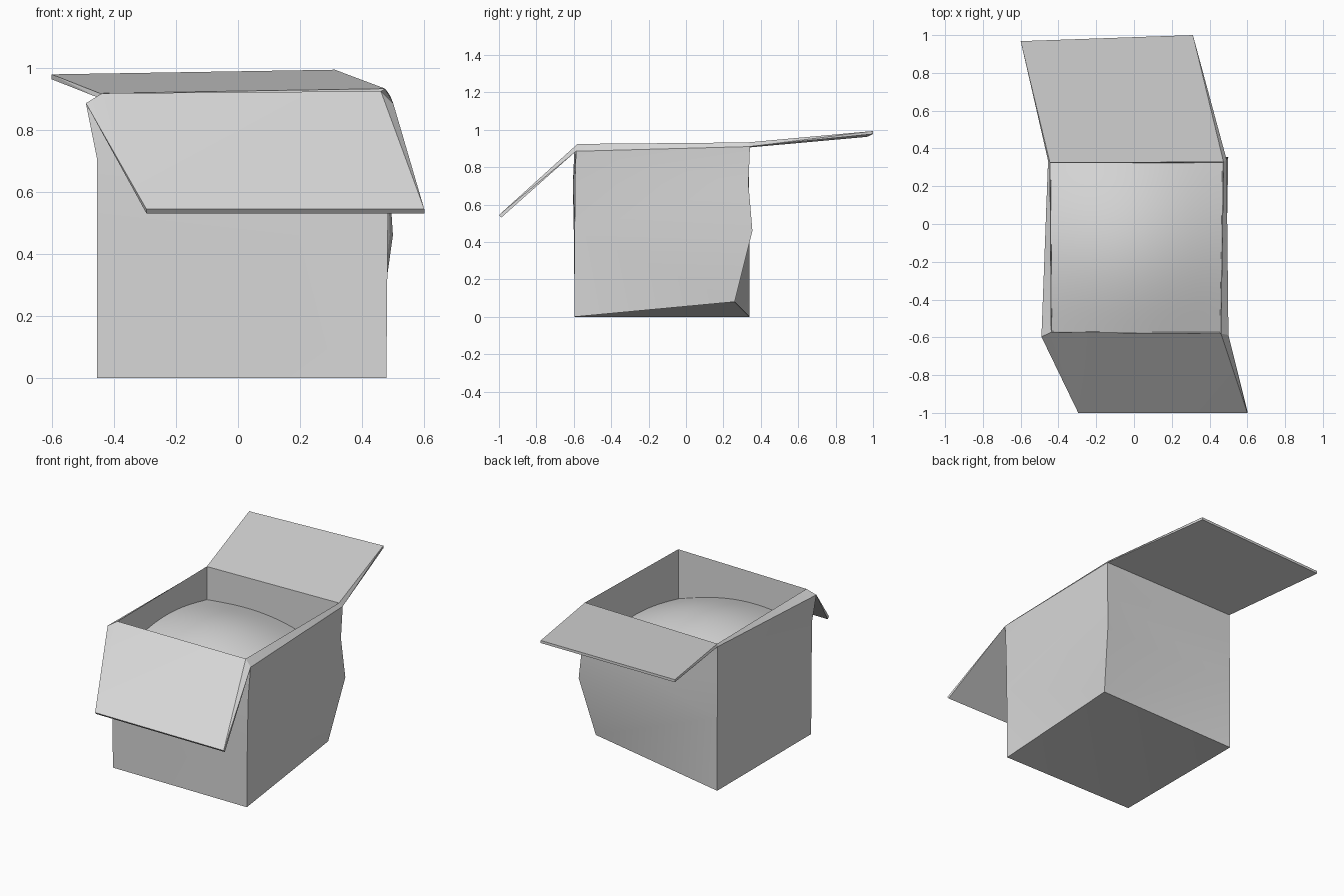
import bpy
import bmesh
import math

if "Cube" in bpy.data.objects:
    bpy.data.objects.remove(bpy.data.objects["Cube"], do_unlink=True)

grey = bpy.data.materials.new("plain_grey")
grey.use_nodes = True
grey.diffuse_color = (0.69, 0.69, 0.69, 1)
grey.node_tree.nodes["Principled BSDF"].inputs["Base Color"].default_value = grey.diffuse_color


def finish(name, bm, smooth_angle):
    """Turn a bmesh into a shaded, coloured object."""
    bmesh.ops.recalc_face_normals(bm, faces=bm.faces)
    mesh = bpy.data.meshes.new(name)
    bm.to_mesh(mesh)
    bm.free()
    mesh.materials.append(grey)
    obj = bpy.data.objects.new(name, mesh)
    bpy.context.collection.objects.link(obj)
    bpy.ops.object.select_all(action="DESELECT")
    obj.select_set(True)
    bpy.context.view_layer.objects.active = obj
    bpy.ops.object.shade_smooth_by_angle(angle=math.radians(smooth_angle))


def loft(name, rings, closed_end=True):
    """Join four-cornered rings, capping the first and optionally the last."""
    bm = bmesh.new()
    loops = [[bm.verts.new(point) for point in ring] for ring in rings]
    for low, high in zip(loops, loops[1:]):
        for i in range(4):
            j = (i + 1) % 4
            bm.faces.new((low[i], low[j], high[j], high[i]))
    bm.faces.new(loops[0][::-1])
    if closed_end:
        bm.faces.new(loops[-1])
    # Fold the bent panels along their shorter diagonals
    bmesh.ops.triangulate(bm, faces=bm.faces[:], quad_method="SHORT_EDGE")
    finish(name, bm, 25)


# Corner order of every ring: front -x, front +x, back +x, back -x
base = [(-.455, -.595, 0), (.478, -.595, 0), (.446, .26, .08), (-.455, .34, 0)]
waist = [(-.455, -.6, .46), (.482, -.595, .46), (.499, .355, .46), (-.455, .339, .46)]
shoulder = [(-.455, -.605, .71), (.488, -.594, .71), (.483, .334, .71), (-.455, .336, .72)]
outer_rim = [(-.49, -.597, .885), (.5, -.588, .885), (.49, .342, .91), (-.455, .335, .905)]
inner_rim = [(-.438, -.573, .917), (.46, -.58, .924), (.474, .328, .932), (-.445, .325, .917)]
inner_foot = [(x * .985, y * .985, .55) for x, y, z in inner_rim]

# Dented carton, its inner walls ending beneath the filling
loft("carton_body", [base, waist, shoulder, outer_rim, inner_rim, inner_foot], closed_end=False)


def flap(name, first, second, tip_first, tip_second, drop):
    """Thin lid panel hinged along one side of the rim."""
    hinge = [inner_rim[first], inner_rim[second], outer_rim[second], outer_rim[first]]
    under = [(x, y + drop[0], z + drop[1]) for x, y, z in (tip_second, tip_first)]
    loft(name, [hinge, [tip_first, tip_second] + under])


# Front flap hangs down, back flap lies nearly level
flap("front_flap", 0, 1, (-.295, -1, .544), (.6, -1, .544), (.012, -.014))
flap("back_flap", 3, 2, (-.6, .968, .978), (.312, 1, .993), (0, -.016))

# Domed filling inside the carton, lowest in its corners
bm = bmesh.new()
bmesh.ops.create_grid(bm, x_segments=28, y_segments=28, size=0.5)
corner_heights = (.69, .615, .59, .71)
for v in bm.verts:
    u, w = v.co.x + .5, v.co.y + .5
    weights = ((1 - u) * (1 - w), u * (1 - w), u * w, (1 - u) * w)
    x = sum(k * c[0] for k, c in zip(weights, inner_rim)) * .992
    y = sum(k * c[1] for k, c in zip(weights, inner_rim)) * .995
    across, along = math.sin(math.pi * u), math.sin(math.pi * w)
    dome = .07 * (across + along) + .02 * across * along
    z = sum(k * h for k, h in zip(weights, corner_heights)) + dome
    v.co = (x, y, z)
finish("filling", bm, 60)
